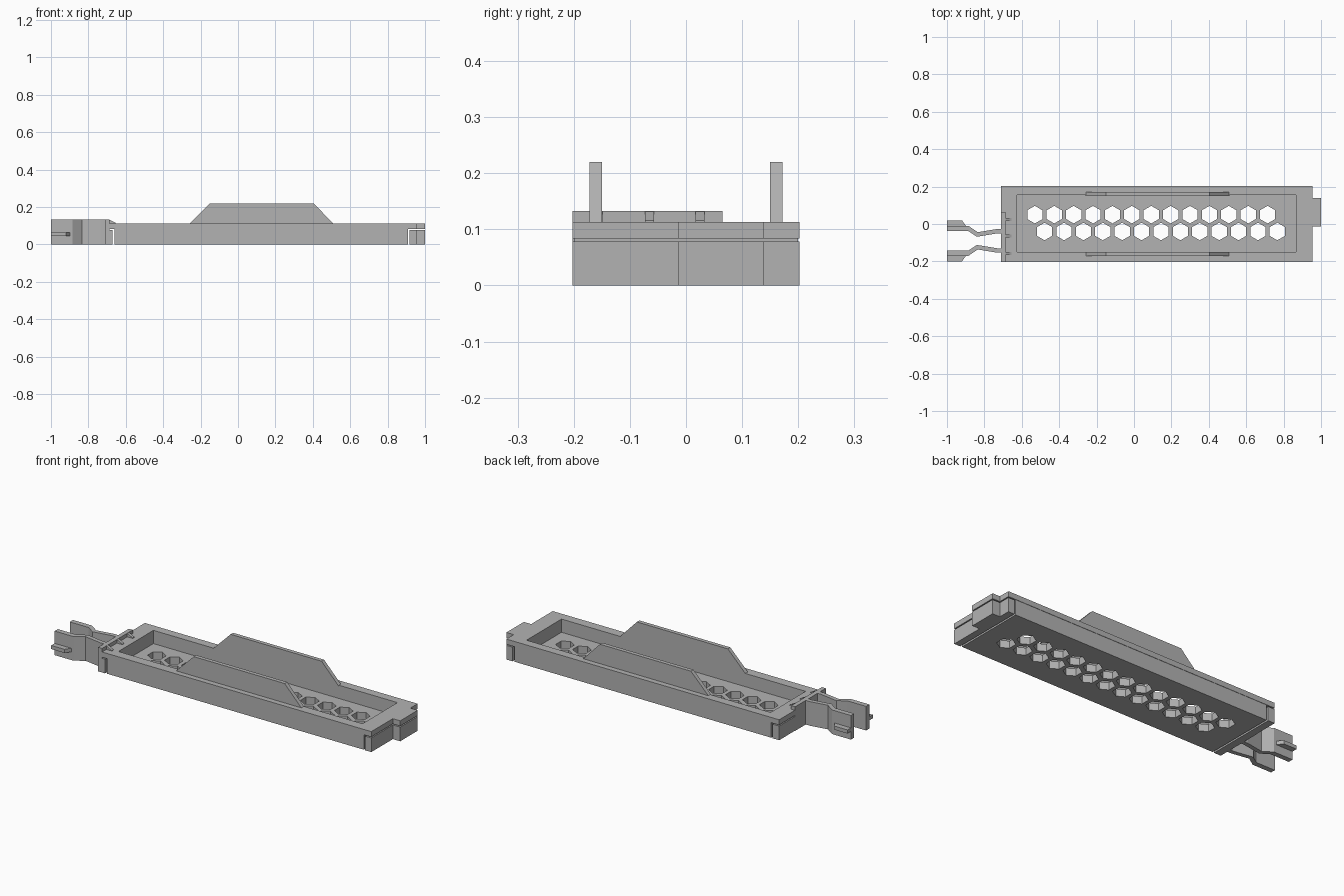
import bpy, bmesh, math

if "Cube" in bpy.data.objects:
    bpy.data.objects.remove(bpy.data.objects["Cube"])

grey = bpy.data.materials.new("grey plastic")
grey.diffuse_color = (0.45, 0.45, 0.45, 1)
grey.use_nodes = True
grey.node_tree.nodes["Principled BSDF"].inputs["Base Color"].default_value = grey.diffuse_color


def prism(name, pts, lo, hi, axis="z"):
    """Extrude a 2D outline: along z from (x, y) points, along y from (x, z) points."""
    bm = bmesh.new()
    place = (lambda p, h: (p[0], p[1], h)) if axis == "z" else (lambda p, h: (p[0], h, p[1]))
    a = [bm.verts.new(place(p, lo)) for p in pts]
    b = [bm.verts.new(place(p, hi)) for p in pts]
    bm.faces.new(a)
    bm.faces.new(b)
    for i in range(len(pts)):
        j = (i + 1) % len(pts)
        bm.faces.new((a[i], a[j], b[j], b[i]))
    bmesh.ops.recalc_face_normals(bm, faces=bm.faces)
    me = bpy.data.meshes.new(name)
    bm.to_mesh(me)
    bm.free()
    me.materials.append(grey)
    ob = bpy.data.objects.new(name, me)
    bpy.context.collection.objects.link(ob)
    return ob


def box(name, x0, x1, y0, y1, z0, z1):
    return prism(name, [(x0, y0), (x1, y0), (x1, y1), (x0, y1)], z0, z1)


def cut(target, cutter, operation="DIFFERENCE"):
    m = target.modifiers.new("cut", "BOOLEAN")
    m.operation = operation
    m.object = cutter
    m.solver = "EXACT"
    cutter.hide_render = True
    cutter.hide_viewport = True


# Outline of an end with the off-centre tab on the right
def tabbed(x0):
    return [(x0, -0.202), (0.955, -0.202), (0.955, -0.014), (1, -0.014),
            (1, 0.138), (0.955, 0.138), (0.955, 0.202), (x0, 0.202)]


# Tray: wide rim on top of a slightly shorter box
tray = prism("tray", tabbed(-0.71), 0.084, 0.113)
cut(tray, box("tray_base", -0.66, 0.908, -0.2, 0.2, 0, 0.09), "UNION")
cut(tray, box("pocket_cutter", -0.625, 0.865, -0.15, 0.155, 0.04, 0.3))

# Two staggered rows of hexagonal drain holes, held in one cutter
holes = bpy.data.meshes.new("hole_cutter")
bm = bmesh.new()
for x_start, y in ((-0.53, 0.05), (-0.478, -0.04)):
    for i in range(13):
        rings = []
        for z in (-0.05, 0.08):
            rings.append([bm.verts.new((x_start + i * 0.1037 + 0.047 * math.sin(k * math.pi / 3),
                                        y + 0.047 * math.cos(k * math.pi / 3), z))
                          for k in range(6)])
        bm.faces.new(rings[0])
        bm.faces.new(rings[1])
        for k in range(6):
            n = (k + 1) % 6
            bm.faces.new((rings[0][k], rings[0][n], rings[1][n], rings[1][k]))
bmesh.ops.recalc_face_normals(bm, faces=bm.faces)
bm.to_mesh(holes)
bm.free()
hole_cutter = bpy.data.objects.new("hole_cutter", holes)
bpy.context.collection.objects.link(hole_cutter)
cut(tray, hole_cutter)

# Skirts hanging at both ends, split from the tray by a narrow gap
prism("right_skirt", tabbed(0.918), 0, 0.078)
box("left_skirt", -0.71, -0.67, -0.202, 0.202, 0, 0.078)

# Side wings
for side, y in (("front", -0.172), ("back", 0.15)):
    prism(side + "_wing", [(-0.26, 0.11), (0.51, 0.11), (0.405, 0.22), (-0.15, 0.22)],
          y, y + 0.022, "y")

# Clip bar with three small hooks over the rim
box("clip_bar", -0.712, -0.688, -0.202, 0.065, 0, 0.133)
for i, y in enumerate((0.025, -0.065, -0.157)):
    prism(f"clip_hook_{i + 1}", [(-0.69, 0.11), (-0.655, 0.11), (-0.655, 0.116), (-0.69, 0.133)],
          y - 0.008, y + 0.008, "y")

# Bent clip arms, mirrored about the clip centre line
centre = -0.09
arm = [(-1, 0.08), (-0.885, 0.08), (-0.835, 0.046), (-0.735, 0.063), (-0.70, 0.063),
       (-0.70, 0.040), (-0.73, 0.040), (-0.84, 0.022), (-0.885, 0.052), (-1, 0.052)]
grip = [(-1, 0.075), (-0.895, 0.075), (-0.92, 0.11), (-1, 0.11)]
for side, s in (("back", 1), ("front", -1)):
    prism(side + "_clip_arm", [(x, centre + s * y) for x, y in arm], 0, 0.133)
    prism(side + "_clip_grip", [(x, centre + s * y) for x, y in grip], 0.045, 0.065)
